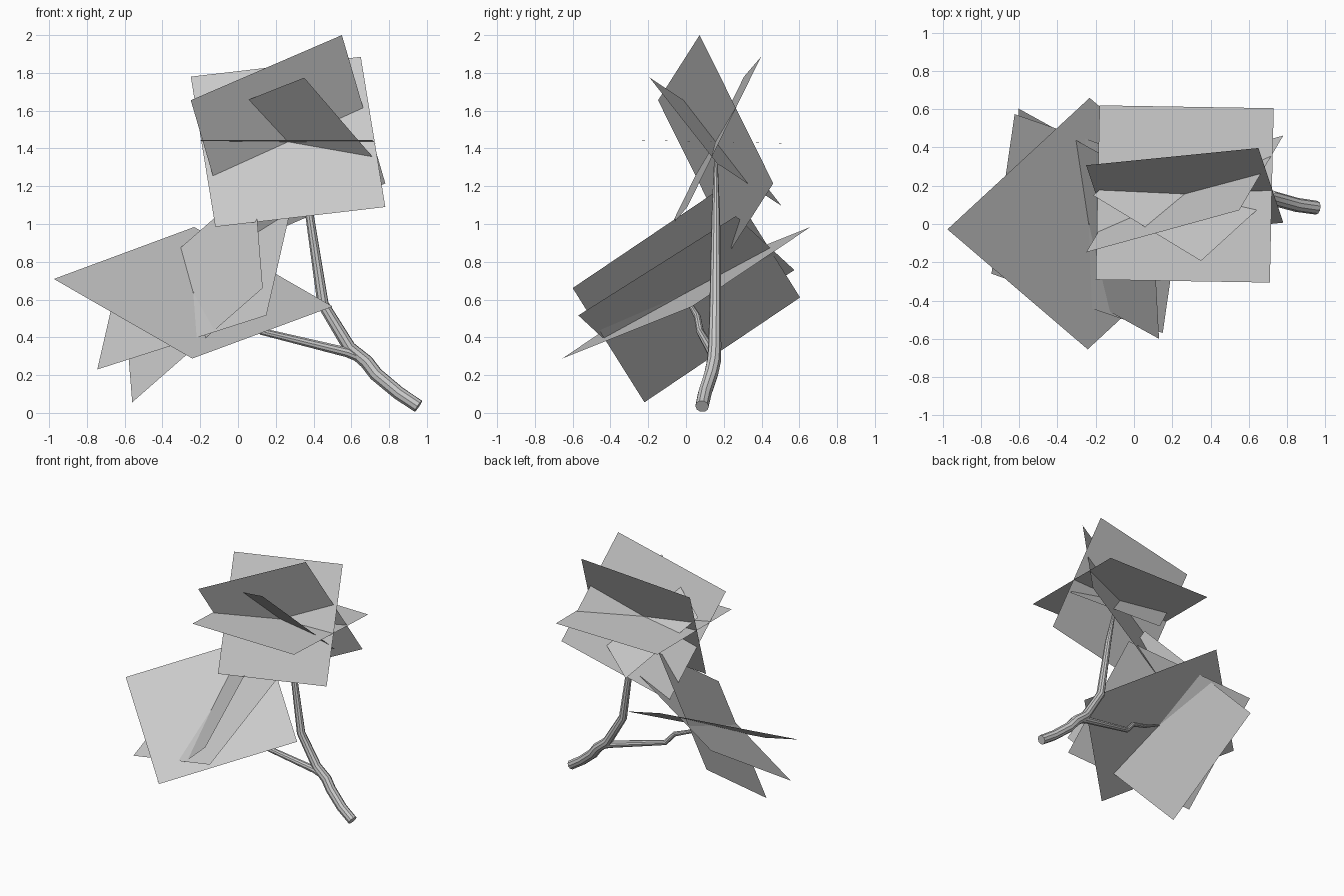
import bpy
from mathutils import Vector

cube = bpy.data.objects.get("Cube")
if cube:
    bpy.data.objects.remove(cube, do_unlink=True)

grey = bpy.data.materials.new("pale_grey")
grey.use_nodes = True
COLOUR = (0.6, 0.6, 0.6, 1)
grey.diffuse_color = COLOUR
grey.node_tree.nodes["Principled BSDF"].inputs["Base Color"].default_value = COLOUR


def leaf_card(name, centre, p, q):
    """Flat square card given its centre and two half diagonals."""
    c, p, q = Vector(centre), Vector(p), Vector(q)
    mesh = bpy.data.meshes.new(name)
    mesh.from_pydata([c + p, c + q, c - p, c - q], [], [(0, 1, 2, 3)])
    mesh.materials.append(grey)
    obj = bpy.data.objects.new(name, mesh)
    bpy.context.collection.objects.link(obj)


def branch(name, points):
    """Tapered round limb through (x, y, z, radius) points."""
    curve = bpy.data.curves.new(name, "CURVE")
    curve.dimensions = "3D"
    curve.bevel_depth = 1.0
    curve.bevel_resolution = 3
    curve.use_fill_caps = True
    spline = curve.splines.new("POLY")
    spline.points.add(len(points) - 1)
    for pt, (x, y, z, r) in zip(spline.points, points):
        pt.co = (x, y, z, 1)
        pt.radius = r
    curve.materials.append(grey)
    obj = bpy.data.objects.new(name, curve)
    bpy.context.collection.objects.link(obj)
    bpy.ops.object.select_all(action="DESELECT")
    obj.select_set(True)
    bpy.context.view_layer.objects.active = obj
    bpy.ops.object.convert(target="MESH")
    bpy.ops.object.shade_smooth_by_angle()


# Upper foliage: crossed cards sharing one centre
TOP = (0.265, 0.157, 1.435)
leaf_card("upper_leaf_front", TOP, (-0.515, 0.15, 0.345), (0.385, 0.24, 0.45))
leaf_card("upper_leaf_slanted", TOP, (0.285, -0.085, 0.565), (-0.515, -0.305, 0.22))
leaf_card("upper_leaf_level", TOP, (-0.445, 0.463, -0.01), (0.465, 0.448, -0.01))
leaf_card("upper_leaf_small", TOP, (0.085, -0.35, 0.34), (0.478, 0.008, -0.115))

# Lower foliage: crossed cards sharing one centre
LOW = (-0.237, 0.002, 0.636)
leaf_card("lower_leaf_wide", LOW, (-0.738, -0.03, 0.073), (0.005, 0.657, 0.348))
leaf_card("lower_leaf_steep", LOW, (-0.323, -0.222, -0.58), (0.368, -0.602, 0.025))
leaf_card("lower_leaf_slanted", LOW, (-0.508, -0.262, -0.406), (0.387, -0.572, -0.12))

# Main limb and the side twig that forks from it
branch("main_branch", [
    (0.955, 0.085, 0.035, 0.036), (0.85, 0.1, 0.105, 0.037),
    (0.73, 0.133, 0.205, 0.038), (0.68, 0.147, 0.27, 0.038),
    (0.59, 0.152, 0.345, 0.035), (0.45, 0.155, 0.575, 0.031),
    (0.38, 0.158, 1.04, 0.023), (0.3, 0.158, 1.42, 0.006)])
branch("side_twig", [
    (0.67, 0.147, 0.285, 0.03), (0.58, 0.14, 0.32, 0.027),
    (0.13, 0.075, 0.43, 0.02), (0.06, 0.06, 0.51, 0.018),
    (-0.08, 0.03, 0.56, 0.014), (-0.237, 0.002, 0.636, 0.005)])
